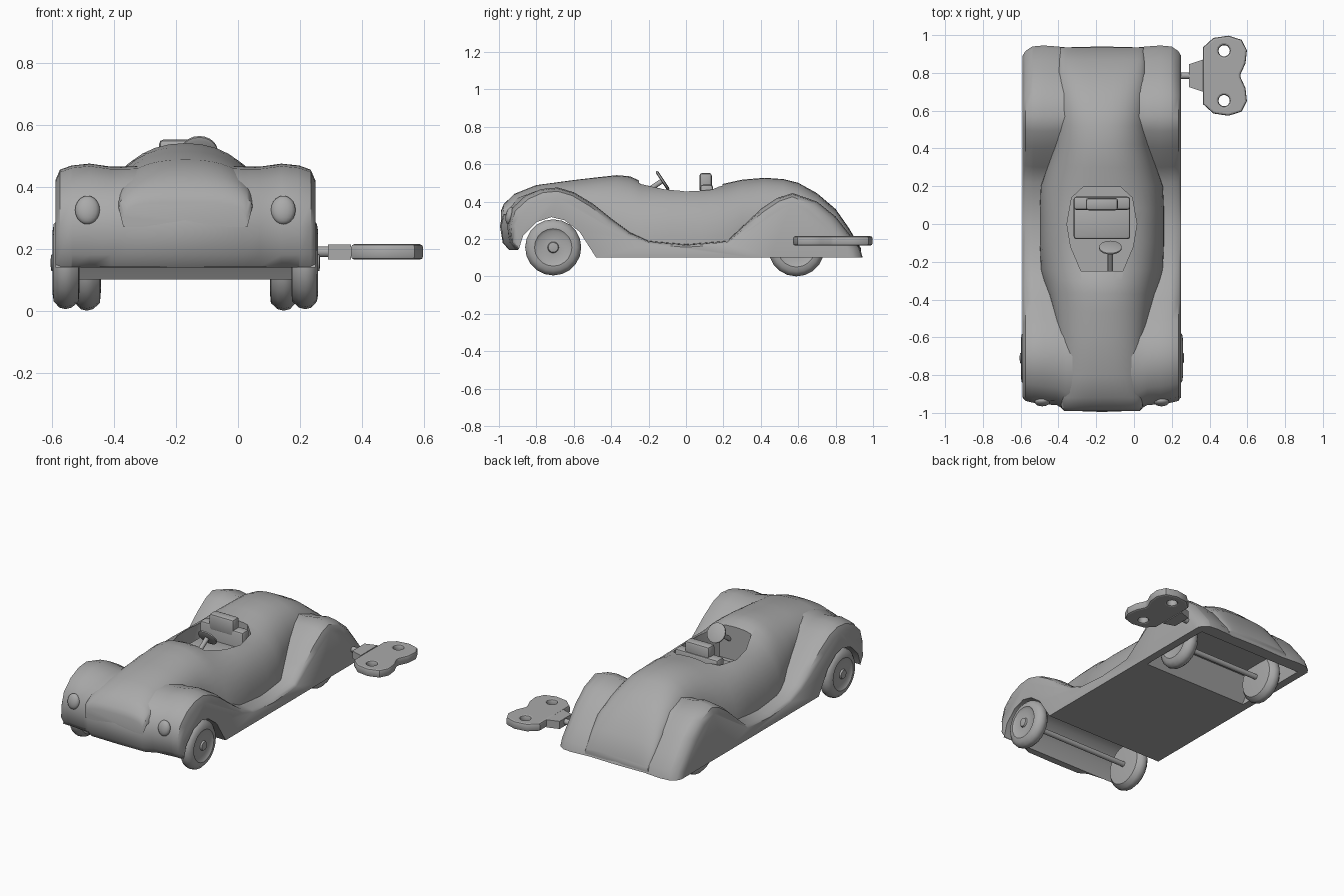
import bpy
import bmesh
import math
from mathutils import Matrix, Vector

if "Cube" in bpy.data.objects:
    bpy.data.objects.remove(bpy.data.objects["Cube"])

CX = -0.17          # centre line of the car (the key sticks out to its left)
TAU = 2 * math.pi

GREY = bpy.data.materials.new("plain_grey")
GREY.use_nodes = True
GREY.diffuse_color = (0.4, 0.4, 0.4, 1)
GREY.node_tree.nodes["Principled BSDF"].inputs["Base Color"].default_value = (0.4, 0.4, 0.4, 1)


def finish(obj, angle=40):
    """Give the object its colour and smooth shading with sharp edges."""
    obj.data.materials.clear()
    obj.data.materials.append(GREY)
    bpy.ops.object.select_all(action='DESELECT')
    obj.select_set(True)
    bpy.context.view_layer.objects.active = obj
    bpy.ops.object.shade_smooth_by_angle(angle=math.radians(angle))
    return obj


def from_bmesh(name, bm, angle=40):
    bmesh.ops.recalc_face_normals(bm, faces=bm.faces)
    mesh = bpy.data.meshes.new(name)
    bm.to_mesh(mesh)
    bm.free()
    obj = bpy.data.objects.new(name, mesh)
    bpy.context.collection.objects.link(obj)
    return finish(obj, angle)


def loft(name, rings, angle=40):
    """Skin a row of closed rings and cap both ends."""
    bm = bmesh.new()
    rows = [[bm.verts.new(p) for p in ring] for ring in rings]
    for a, b in zip(rows, rows[1:]):
        for i in range(len(a)):
            j = (i + 1) % len(a)
            bm.faces.new((a[i], a[j], b[j], b[i]))
    bm.faces.new(rows[0])
    bm.faces.new(rows[-1])
    return from_bmesh(name, bm, angle)


def lathe(name, profile, place, steps=20):
    """Spin (radius, height) points about z, then place the result."""
    rings = [[place @ Vector((r * math.cos(TAU * i / steps), r * math.sin(TAU * i / steps), h))
              for i in range(steps)] for r, h in profile]
    return loft(name, rings)


def rod(name, a, b, radius):
    a, b = Vector(a), Vector(b)
    turn = (b - a).to_track_quat('Z', 'Y').to_matrix().to_4x4()
    return lathe(name, [(radius, 0), (radius, (b - a).length)], Matrix.Translation(a) @ turn, 10)


def block(name, lo, hi, bevel):
    lo, hi = Vector(lo), Vector(hi)
    bm = bmesh.new()
    bmesh.ops.create_cube(bm, size=1)
    bmesh.ops.scale(bm, vec=hi - lo, verts=bm.verts)
    bmesh.ops.translate(bm, vec=(lo + hi) / 2, verts=bm.verts)
    bmesh.ops.bevel(bm, geom=bm.edges[:], offset=bevel, segments=2, affect='EDGES', profile=0.5)
    return from_bmesh(name, bm)


# Fenders, running boards and floor: one side profile swept across the width
TOP = [(-0.945, 0.14), (-0.98, 0.18), (-0.995, 0.27), (-0.975, 0.36), (-0.9, 0.43), (-0.8, 0.467),
       (-0.7, 0.475), (-0.6, 0.45), (-0.5, 0.39), (-0.4, 0.31), (-0.3, 0.235), (-0.2, 0.19),
       (0, 0.172), (0.22, 0.19), (0.3, 0.265), (0.4, 0.36), (0.49, 0.42), (0.57, 0.445),
       (0.7, 0.40), (0.8, 0.32), (0.87, 0.23), (0.93, 0.15), (0.945, 0.1)]
RECESS = [(0.86, 0.1), (0.81, 0.23), (0.45, 0.23), (0.36, 0.1)]
ARCH = [(-0.48, 0.1), (-0.57, 0.24), (-0.65, 0.3), (-0.72, 0.317), (-0.8, 0.29), (-0.87, 0.22), (-0.9, 0.14)]
# Half-width, inward rounding, pull at front, pull at rear, rear recess
COLUMNS = [(0, 0, 0, 0.005, 1), (0.19, 0.01, 0, 0.01, 1), (0.24, 0.01, 0.03, 0.005, 1),
           (0.31, 0, 0.04, 0, 1), (0.365, 0.006, 0.045, 0.005, 1), (0.37, 0.007, 0.045, 0.006, 0),
           (0.405, 0.02, 0.045, 0.03, 0), (0.42, 0.055, 0.045, 0.055, 0)]


def fender_ring(u, inset, front, rear, recess):
    ring = []
    for i, (y, z) in enumerate(TOP):
        before, after = Vector(TOP[max(i - 1, 0)]), Vector(TOP[min(i + 1, len(TOP) - 1)])
        along = (after - before).normalized()
        d = inset * min(1, max(0, (z - 0.1) / 0.25))
        py, pz = y + along.y * d, z - along.x * d
        py += front * min(1, max(0, (-0.6 - y) / 0.3)) - rear * min(1, max(0, (y - 0.6) / 0.3))
        ring.append((CX + u, py, max(pz, 0.1)))
    ring += [(CX + u, y, z if recess else 0.1) for y, z in RECESS]
    return ring + [(CX + u, y, z) for y, z in ARCH]


sides = [(-c[0], *c[1:]) for c in reversed(COLUMNS[1:])] + COLUMNS
loft("fenders_and_floor", [fender_ring(*c) for c in sides], 45)

# Central body: y, top, base, half-width, roundness of each section
STATIONS = [(-0.99, 0.35, 0.27, 0.2, 4), (-0.975, 0.385, 0.33, 0.215, 3), (-0.92, 0.44, 0.34, 0.22, 2.6),
            (-0.8, 0.488, 0.34, 0.225, 2.4), (-0.6, 0.515, 0.34, 0.235, 2.2), (-0.47, 0.53, 0.3, 0.255, 2.2),
            (-0.37, 0.541, 0.2, 0.285, 2.2), (-0.3, 0.535, 0.16, 0.31, 2.2), (-0.24, 0.508, 0.14, 0.325, 2.3),
            (-0.1, 0.49, 0.13, 0.33, 2.6), (0.08, 0.485, 0.13, 0.33, 2.6), (0.2, 0.495, 0.14, 0.325, 2.4),
            (0.3, 0.517, 0.2, 0.29, 2.3), (0.42, 0.527, 0.27, 0.255, 2.2), (0.52, 0.52, 0.3, 0.24, 2.3),
            (0.6, 0.5, 0.3, 0.235, 2.4), (0.7, 0.445, 0.28, 0.235, 2.6), (0.8, 0.36, 0.25, 0.235, 3),
            (0.87, 0.26, 0.17, 0.23, 3.5), (0.935, 0.15, 0.11, 0.22, 4)]


def body_ring(y, top, base, width, power):
    ring = []
    for i in range(21):
        c, s = math.cos(math.pi * i / 20), math.sin(math.pi * i / 20)
        u = math.copysign(abs(c) ** (2 / power), c) * width
        ring.append((CX + u, y, base + (top - base) * max(s, 0) ** (2 / power)))
    return ring


body = loft("central_body", [body_ring(*s) for s in STATIONS], 45)

# Cockpit opening
HALF = [(0.1, 0.195), (0.16, 0.14), (0.185, 0), (0.165, -0.12), (0.11, -0.25)]
outline = HALF + [(-u, y) for u, y in reversed(HALF)]
cutter = loft("cockpit_cutter", [[(CX + u, y, z) for u, y in outline] for z in (0.3, 0.8)])
cutter.hide_render = True
cut = body.modifiers.new("cockpit", 'BOOLEAN')
cut.operation = 'DIFFERENCE'
cut.solver = 'EXACT'
cut.object = cutter
bpy.context.view_layer.objects.active = body
bpy.ops.object.modifier_apply(modifier=cut.name)
bpy.data.objects.remove(cutter)
finish(body, 45)

# Seat
block("seat_cushion", (CX - 0.15, -0.08, 0.29), (CX + 0.15, 0.1, 0.39), 0.015)
block("seat_back", (CX - 0.15, 0.075, 0.29), (CX + 0.15, 0.145, 0.49), 0.015)
block("seat_headrest", (CX - 0.085, 0.072, 0.45), (CX + 0.085, 0.138, 0.553), 0.015)

# Steering wheel and column
hub = Vector((-0.125, -0.125, 0.512))
axis = Vector((0, 0.83, 0.55)).normalized()
lathe("steering_wheel", [(0.05, -0.008), (0.06, -0.004), (0.06, 0.004), (0.05, 0.008)],
      Matrix.Translation(hub) @ axis.to_track_quat('Z', 'Y').to_matrix().to_4x4())
rod("steering_column", hub - axis * 0.16, hub, 0.014)

# Wheels, axles and headlights
WHEEL = [(0.09, -0.045), (0.125, -0.042), (0.145, -0.02), (0.15, 0), (0.145, 0.02), (0.125, 0.038),
         (0.1, 0.042), (0.085, 0.032), (0.03, 0.036), (0.026, 0.046), (0.012, 0.048)]
for end, y, z, u in (("front", -0.71, 0.155, 0.387), ("rear", 0.59, 0.15, 0.318)):
    for side, sign in (("left", 1), ("right", -1)):
        spin = Matrix.Rotation(sign * math.pi / 2, 4, 'Y')
        lathe(f"{end}_{side}_wheel", WHEEL, Matrix.Translation((CX + sign * u, y, z)) @ spin)
    rod(f"{end}_axle", (CX - u, y, z), (CX + u, y, z), 0.017)

for side, sign in (("left", 1), ("right", -1)):
    bm = bmesh.new()
    place = Matrix.Translation((CX + sign * 0.316, -0.942, 0.325)) @ Matrix.Rotation(-0.2, 4, 'X')
    bmesh.ops.create_uvsphere(bm, u_segments=16, v_segments=10, radius=1,
                              matrix=place @ Matrix.Diagonal((0.04, 0.022, 0.047, 1)))
    from_bmesh(f"{side}_headlight", bm)

# Wind-up key: shaft, tapered collar and two-lobed grip with holes
KEY_Y, KEY_Z = 0.785, 0.19
rod("key_shaft", (0.2, KEY_Y, KEY_Z), (0.31, KEY_Y, KEY_Z), 0.018)
loft("key_collar", [[(x, KEY_Y + a * w, KEY_Z + b * 0.024) for a, b in ((-1, -1), (1, -1), (1, 1), (-1, 1))]
                    for x, w in ((0.29, 0.06), (0.365, 0.085))])

LOBE = [(0.565, 0.01), (0.59, 0.065), (0.598, 0.135), (0.57, 0.19), (0.5, 0.212), (0.42, 0.2), (0.365, 0.15)]
grip = LOBE + [(x, -d) for x, d in reversed(LOBE)]
loops = [grip] + [[(0.477 + 0.03 * math.cos(TAU * i / 14), s * 0.132 + 0.03 * math.sin(TAU * i / 14))
                   for i in range(14)] for s in (1, -1)]
curve = bpy.data.curves.new("key_grip", 'CURVE')
curve.dimensions = '2D'
curve.fill_mode = 'BOTH'
curve.extrude = 0.014
curve.bevel_depth = 0.011
curve.bevel_resolution = 1
curve.offset = -0.011
for loop in loops:
    spline = curve.splines.new('POLY')
    spline.points.add(len(loop) - 1)
    spline.use_cyclic_u = True
    for point, (x, d) in zip(spline.points, loop):
        point.co = (x, d, 0, 1)
key = bpy.data.objects.new("key_grip", curve)
key.location = (0, KEY_Y, KEY_Z)
bpy.context.collection.objects.link(key)
bpy.ops.object.select_all(action='DESELECT')
key.select_set(True)
bpy.context.view_layer.objects.active = key
bpy.ops.object.convert(target='MESH')
finish(bpy.context.view_layer.objects.active)
